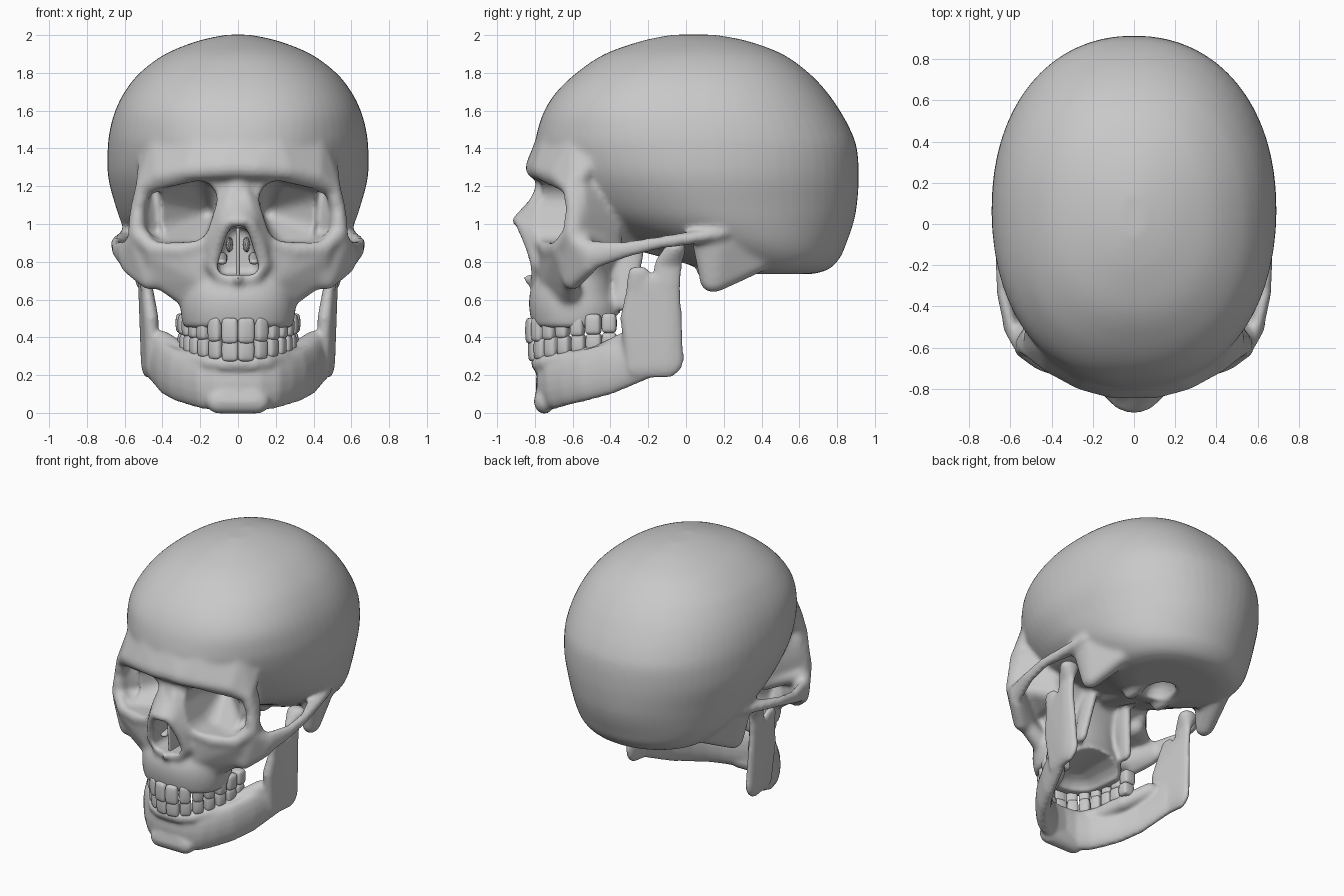
import bpy, bmesh, math
from mathutils import Vector, Matrix

cube = bpy.data.objects.get("Cube")
if cube:
    bpy.data.objects.remove(cube, do_unlink=True)

bone = bpy.data.materials.new("bone_grey")
bone.use_nodes = True
bone.diffuse_color = (0.58, 0.58, 0.58, 1)
bone.node_tree.nodes["Principled BSDF"].inputs["Base Color"].default_value = (0.58, 0.58, 0.58, 1)


# ---- helpers ----
def finish(bm, name):
    bmesh.ops.recalc_face_normals(bm, faces=bm.faces[:])
    mesh = bpy.data.meshes.new(name)
    bm.to_mesh(mesh)
    bm.free()
    mesh.materials.append(bone)
    ob = bpy.data.objects.new(name, mesh)
    bpy.context.collection.objects.link(ob)
    return ob


def activate(ob):
    bpy.ops.object.select_all(action='DESELECT')
    ob.select_set(True)
    bpy.context.view_layer.objects.active = ob


def apply(ob, kind, **settings):
    activate(ob)
    mod = ob.modifiers.new(kind.lower(), kind)
    for key, value in settings.items():
        setattr(mod, key, value)
    bpy.ops.object.modifier_apply(modifier=mod.name)


def fuse(ob, voxel, rounds):
    apply(ob, 'REMESH', mode='VOXEL', voxel_size=voxel)
    apply(ob, 'SMOOTH', factor=0.5, iterations=rounds)


def smooth(ob):
    activate(ob)
    bpy.ops.object.shade_smooth_by_angle(angle=math.radians(60))


def hull(bm, blobs, side=1):
    """Convex hull around ellipsoids given as (x, y, z, radius) or (x, y, z, rx, ry, rz)."""
    verts = []
    for b in blobs:
        c, r = b[:3], (b[3:] if len(b) == 6 else (b[3],) * 3)
        for i in range(9):
            t = math.pi * i / 8
            for j in range(1 if i in (0, 8) else 16):
                a = math.tau * j / 16
                verts.append(bm.verts.new((side * (c[0] + r[0] * math.sin(t) * math.cos(a)),
                                           c[1] + r[1] * math.sin(t) * math.sin(a),
                                           c[2] + r[2] * math.cos(t))))
    bmesh.ops.convex_hull(bm, input=verts)
    loose = [v for v in verts if v.is_valid and not v.link_faces]
    bmesh.ops.delete(bm, geom=loose, context='VERTS')


def limb(bm, blobs, side=1):
    """Bar of varying thickness through a chain of ellipsoids."""
    for pair in zip(blobs, blobs[1:]):
        hull(bm, pair, side)


def loft(bm, rings, n=64, steps=4):
    """Stack of ovals (z, y_front, y_back, half_width, front_squareness, back_squareness), splined."""
    keys, rows = [rings[0]] + rings + [rings[-1]], []
    for k in range(1, len(keys) - 2):
        for s in range(steps):
            t = s / steps
            rows.append([0.5 * (2 * b + (c - a) * t + (2 * a - 5 * b + 4 * c - d) * t * t
                                + (3 * b - a - 3 * c + d) * t ** 3)
                         for a, b, c, d in zip(*keys[k - 1:k + 3])])
    rows.append(rings[-1])
    loops = []
    for z, yf, yb, w, front, back in rows:
        loop = []
        for i in range(n):
            a = math.tau * i / n
            c, s = math.cos(a), math.sin(a)
            p = 2 / (front if s < 0 else back)
            loop.append(bm.verts.new((w * math.copysign(abs(c) ** p, c),
                                      (yf + yb) / 2 + (yb - yf) / 2 * math.copysign(abs(s) ** p, s), z)))
        loops.append(loop)
    for lo, hi in zip(loops, loops[1:]):
        for i in range(n):
            bm.faces.new((lo[i], lo[(i + 1) % n], hi[(i + 1) % n], hi[i]))
    bm.faces.new(loops[0][::-1])
    bm.faces.new(loops[-1])


# ---- upper skull: braincase and midface core ----
bm = bmesh.new()
loft(bm, [(0.735, 0.20, 0.67, 0.30, 2, 2), (0.76, 0.07, 0.755, 0.41, 2, 2), (0.82, -0.05, 0.815, 0.49, 2, 2),
          (0.90, -0.25, 0.85, 0.56, 1.9, 2), (1.0, -0.52, 0.885, 0.615, 1.8, 2.05),
          (1.1, -0.68, 0.905, 0.65, 1.8, 2.1), (1.25, -0.77, 0.915, 0.688, 1.95, 2.15),
          (1.4, -0.80, 0.905, 0.69, 2.1, 2.2), (1.5, -0.785, 0.87, 0.678, 2.2, 2.2),
          (1.6, -0.75, 0.815, 0.65, 2.3, 2.2), (1.7, -0.685, 0.745, 0.60, 2.3, 2.2),
          (1.8, -0.58, 0.65, 0.52, 2.3, 2.2), (1.9, -0.43, 0.51, 0.385, 2.2, 2.2),
          (1.97, -0.23, 0.32, 0.21, 2.1, 2.1), (2.002, -0.07, 0.15, 0.06, 2, 2)])
loft(bm, [(0.45, -0.81, -0.35, 0.29, 2.3, 2.2), (0.55, -0.83, -0.33, 0.305, 2.3, 2.2),
          (0.64, -0.825, -0.36, 0.295, 2.3, 2.2), (0.74, -0.78, -0.36, 0.28, 2.5, 2.2),
          (0.85, -0.75, -0.32, 0.33, 3, 2.2), (0.95, -0.74, -0.25, 0.40, 3, 2.2),
          (1.08, -0.74, -0.20, 0.41, 3, 2.2), (1.22, -0.77, -0.15, 0.43, 3, 2.2)])
# nasal bridge, nasal spine, skull base
limb(bm, [(0, -0.75, 1.20, 0.075, 0.05, 0.05), (0, -0.765, 1.13, 0.06, 0.05, 0.04),
          (0, -0.885, 1.015, 0.08, 0.04, 0.03)])
hull(bm, [(0, -0.78, 0.70, 0.05), (0, -0.85, 0.71, 0.02)])
hull(bm, [(0, 0.08, 0.82, 0.11, 0.06, 0.05), (0, -0.3, 0.95, 0.12, 0.06, 0.08)])
for s in (1, -1):
    # brow blending up into the forehead, with the temple ridge at its end
    hull(bm, [(0, -0.79, 1.30, 0.06), (0.1, -0.79, 1.295, 0.06), (0.25, -0.755, 1.285, 0.055),
              (0, -0.725, 1.46, 0.06), (0.2, -0.70, 1.45, 0.06)], s)
    hull(bm, [(0.25, -0.755, 1.285, 0.055), (0.41, -0.675, 1.255, 0.05), (0.50, -0.60, 1.19, 0.045),
              (0.2, -0.70, 1.45, 0.06), (0.41, -0.575, 1.45, 0.05), (0.49, -0.50, 1.33, 0.04)], s)
    limb(bm, [(0.49, -0.50, 1.33, 0.04), (0.535, -0.40, 1.46, 0.035), (0.575, -0.28, 1.56, 0.03)], s)
    # orbit rim from brow round to the nose
    limb(bm, [(0.41, -0.675, 1.255, 0.05), (0.50, -0.605, 1.19, 0.045, 0.05, 0.045),
              (0.53, -0.585, 1.08, 0.042, 0.055, 0.045), (0.535, -0.595, 0.95, 0.05, 0.06, 0.05),
              (0.45, -0.665, 0.87, 0.05), (0.3, -0.72, 0.86, 0.045),
              (0.15, -0.755, 0.90, 0.045), (0.08, -0.77, 1.08, 0.04)], s)
    # outer orbit wall and orbit floor
    hull(bm, [(0.52, -0.555, 1.06, 0.04, 0.045, 0.17), (0.36, -0.39, 1.04, 0.06, 0.06, 0.22)], s)
    hull(bm, [(0.53, -0.545, 0.92, 0.05), (0.34, -0.40, 0.88, 0.07), (0.34, -0.62, 0.84, 0.05)], s)
    # side of the nose and nose opening border
    hull(bm, [(0.04, -0.78, 1.14, 0.04), (0.10, -0.745, 1.10, 0.035), (0.07, -0.855, 1.0, 0.035),
              (0.115, -0.80, 0.90, 0.04), (0.16, -0.75, 0.89, 0.045)], s)
    limb(bm, [(0.065, -0.87, 1.0, 0.035), (0.11, -0.82, 0.90, 0.04), (0.135, -0.78, 0.79, 0.045),
              (0.08, -0.785, 0.71, 0.04), (0, -0.80, 0.70, 0.03)], s)
    # cheek front between orbit and upper jaw
    hull(bm, [(0.16, -0.75, 0.88, 0.04), (0.30, -0.71, 0.85, 0.045), (0.45, -0.655, 0.85, 0.05),
              (0.43, -0.61, 0.72, 0.05), (0.25, -0.62, 0.61, 0.065), (0.18, -0.72, 0.70, 0.05)], s)
    # cheekbone and arch
    hull(bm, [(0.38, -0.655, 0.84, 0.06), (0.54, -0.585, 0.91, 0.05), (0.60, -0.49, 0.84, 0.04, 0.05, 0.05),
              (0.58, -0.51, 0.775, 0.04), (0.47, -0.6, 0.70, 0.05), (0.38, -0.62, 0.71, 0.05)], s)
    limb(bm, [(0.595, -0.50, 0.835, 0.035, 0.06, 0.08), (0.64, -0.32, 0.865, 0.03, 0.05, 0.045),
              (0.645, -0.15, 0.90, 0.03, 0.05, 0.035), (0.60, 0.02, 0.925, 0.05, 0.06, 0.035),
              (0.56, 0.18, 0.95, 0.06, 0.06, 0.04)], s)
    # mastoid, occipital condyle, pterygoid plate
    hull(bm, [(0.52, 0.15, 0.90, 0.07, 0.12, 0.08), (0.49, 0.145, 0.70, 0.055, 0.075, 0.065),
              (0.42, 0.34, 0.80, 0.07, 0.1, 0.07)], s)
    hull(bm, [(0.12, 0.12, 0.75, 0.04, 0.07, 0.05), (0.13, 0.22, 0.76, 0.04)], s)
    hull(bm, [(0.14, -0.29, 0.90, 0.035, 0.08, 0.05), (0.19, -0.32, 0.58, 0.03, 0.06, 0.05)], s)
skull = finish(bm, "upper_skull")
fuse(skull, 0.014, 8)

# hollows: eye sockets, nose opening, palate, foramen
bm = bmesh.new()
for s in (1, -1):
    corners = [(0.21, -0.62, 1.13), (0.39, -0.68, 1.09), (0.395, -0.68, 1.0), (0.25, -0.62, 1.005)]
    hull(bm, [c + (0.1,) for c in corners] + [(x, -1.05, z, 0.1) for x, y, z in corners]
         + [(0.17, -0.40, 1.06, 0.04)], s)
hull(bm, [(x, y, z, 0.045) for y in (-1.05, -0.55)
          for x, z in ((0.065, 0.775), (-0.065, 0.775), (0.015, 0.935), (-0.015, 0.935))])
hull(bm, [(0, -0.60, 0.43, 0.19, 0.15, 0.10), (0, -0.30, 0.43, 0.22, 0.15, 0.12)])
hull(bm, [(0, 0.26, 0.72, 0.10, 0.13, 0.13)])
cutter = finish(bm, "hollow_cutter")
cutter.hide_render = True
before = len(skull.data.vertices)
apply(skull, 'BOOLEAN', operation='DIFFERENCE', object=cutter, solver='MANIFOLD')
if len(skull.data.vertices) == before:
    apply(skull, 'BOOLEAN', operation='DIFFERENCE', object=cutter, solver='EXACT')
bpy.data.objects.remove(cutter, do_unlink=True)
fuse(skull, 0.013, 4)
smooth(skull)

# ---- nasal septum and turbinates ----
bm = bmesh.new()
hull(bm, [(0, y, z, 0.01) for y, z in ((-0.78, 0.72), (-0.80, 0.97), (-0.52, 0.72), (-0.52, 0.97))])
for s in (1, -1):
    hull(bm, [(0.085, -0.72, 0.80, 0.025, 0.03, 0.015), (0.085, -0.53, 0.82, 0.03)], s)
    hull(bm, [(0.05, -0.71, 0.89, 0.01, 0.03, 0.04), (0.045, -0.53, 0.89, 0.02, 0.03, 0.04)], s)
smooth(finish(bm, "nasal_septum"))

# ---- lower jaw ----
bm = bmesh.new()
hull(bm, [(0.10, -0.75, 0.06, 0.07, 0.055, 0.065), (-0.10, -0.75, 0.06, 0.07, 0.055, 0.065),
          (0, -0.745, 0.16, 0.1, 0.04, 0.05)])
for s in (1, -1):
    limb(bm, [(0, -0.745, 0.16, 0.06, 0.05, 0.15), (0.10, -0.735, 0.16, 0.06, 0.055, 0.15),
              (0.19, -0.69, 0.165, 0.055, 0.06, 0.145), (0.26, -0.62, 0.18, 0.05, 0.06, 0.14),
              (0.325, -0.53, 0.20, 0.05, 0.06, 0.14), (0.39, -0.40, 0.235, 0.045, 0.06, 0.14),
              (0.455, -0.22, 0.30, 0.04, 0.06, 0.13)], s)
    # tooth-bearing ridge
    limb(bm, [(0, -0.775, 0.26, 0.045), (0.08, -0.77, 0.26, 0.045), (0.15, -0.735, 0.265, 0.045),
              (0.23, -0.63, 0.28, 0.05), (0.29, -0.45, 0.31, 0.055), (0.40, -0.31, 0.38, 0.055)], s)
    # ramus, condyle, coronoid
    hull(bm, [(0.48, -0.105, 0.285, 0.035, 0.095, 0.10), (0.455, -0.27, 0.27, 0.035, 0.05, 0.09),
              (0.46, -0.30, 0.50, 0.04, 0.05, 0.05), (0.485, -0.25, 0.68, 0.03, 0.06, 0.05),
              (0.50, -0.10, 0.70, 0.03, 0.07, 0.05)], s)
    limb(bm, [(0.50, -0.10, 0.68, 0.03, 0.075, 0.05), (0.50, -0.095, 0.79, 0.03, 0.075, 0.04),
              (0.51, -0.055, 0.87, 0.07, 0.055, 0.04)], s)
    hull(bm, [(0.485, -0.25, 0.65, 0.03, 0.07, 0.05), (0.50, -0.25, 0.74, 0.025, 0.06, 0.04)], s)
jaw = finish(bm, "lower_jaw")
fuse(jaw, 0.012, 9)
smooth(jaw)

# ---- teeth ----
ANGLES = (0.15, 0.44, 0.69, 0.91, 1.12, 1.32, 1.51)
WIDTHS = (0.094, 0.08, 0.078, 0.076, 0.08, 0.09, 0.085)


def tooth_row(name, rx, ry, z, rise, height):
    bm = bmesh.new()
    for s in (1, -1):
        for i, (a, width) in enumerate(zip(ANGLES, WIDTHS)):
            t = i / 6
            place = Vector((s * rx * math.sin(a), -0.38 - ry * math.cos(a), z + rise * t))
            turn = s * math.atan2(ry * math.sin(a), rx * math.cos(a))
            size = Matrix.Diagonal((width, 0.06 + 0.035 * t, height - 0.03 * t, 1))
            bmesh.ops.create_cube(bm, size=1, matrix=Matrix.Translation(place)
                                  @ Matrix.Rotation(turn, 4, 'Z') @ size)
    ob = finish(bm, name)
    apply(ob, 'BEVEL', width=0.016, segments=1)
    apply(ob, 'SUBSURF', levels=2)
    smooth(ob)


tooth_row("upper_teeth", 0.285, 0.445, 0.435, 0.04, 0.14)
tooth_row("lower_teeth", 0.275, 0.43, 0.335, 0.045, 0.13)
